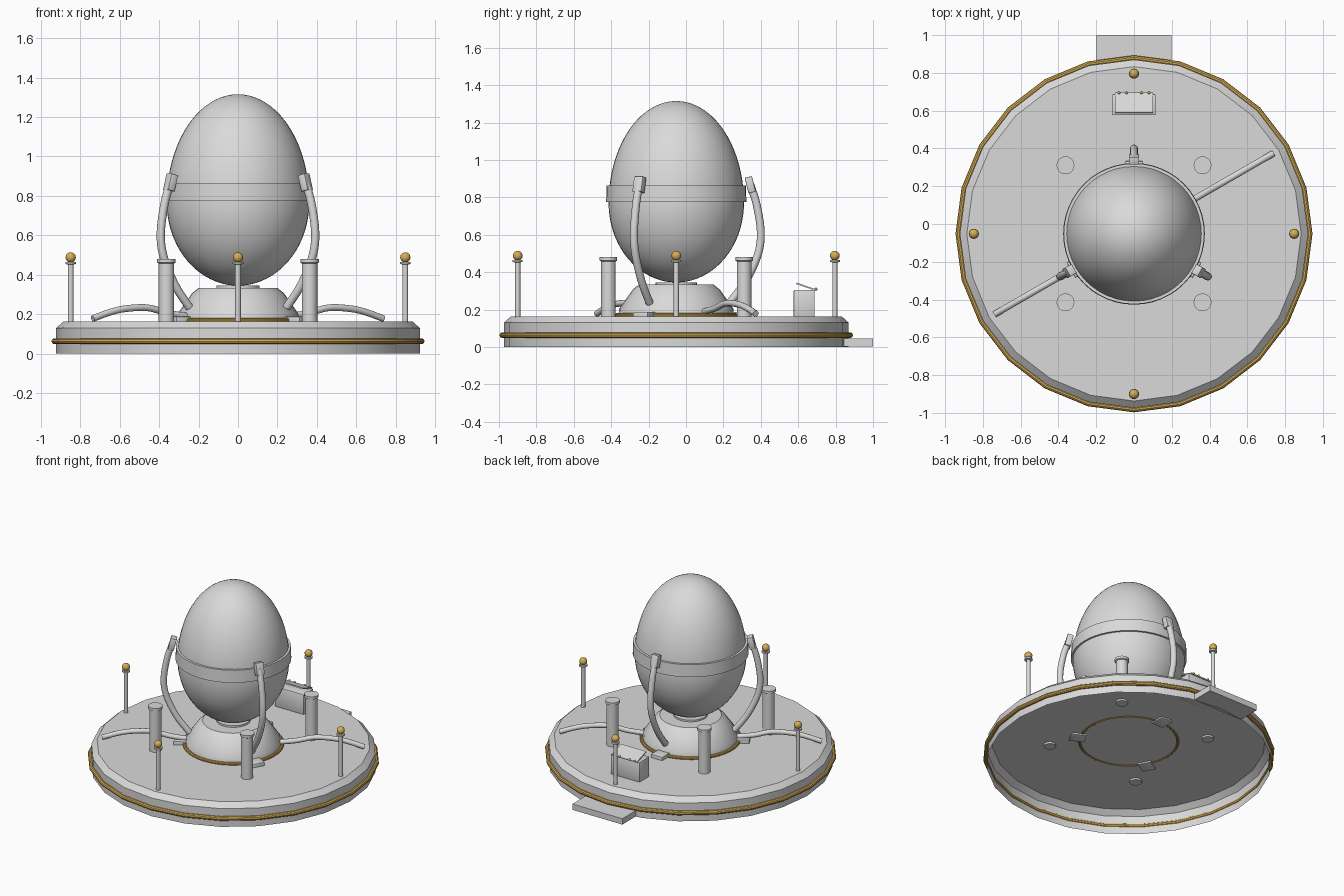
import bpy, bmesh, math
from mathutils import Vector, Matrix

if "Cube" in bpy.data.objects:
    bpy.data.objects.remove(bpy.data.objects["Cube"])

CY = -0.052  # platform centre in y


def material(name, rgb):
    m = bpy.data.materials.new(name)
    m.diffuse_color = (*rgb, 1)
    m.use_nodes = True
    m.node_tree.nodes["Principled BSDF"].inputs["Base Color"].default_value = m.diffuse_color
    return m


GREY = material("pale grey", (0.7, 0.7, 0.7))
GOLD = material("gold", (0.68, 0.42, 0.09))


def finish(name, bm, mat, smooth=35):
    bmesh.ops.recalc_face_normals(bm, faces=bm.faces)
    me = bpy.data.meshes.new(name)
    bm.to_mesh(me)
    bm.free()
    ob = bpy.data.objects.new(name, me)
    bpy.context.collection.objects.link(ob)
    me.materials.append(mat)
    if smooth:
        bpy.ops.object.select_all(action='DESELECT')
        bpy.context.view_layer.objects.active = ob
        ob.select_set(True)
        bpy.ops.object.shade_smooth_by_angle(angle=math.radians(smooth))
    return ob


def lathe(name, profile, x, y, mat, n=32, closed=False):
    """Spin an (r, z) profile about a vertical axis through x, y."""
    bm = bmesh.new()
    rings = []
    for r, z in profile:
        if r < 1e-5:
            rings.append([bm.verts.new((x, y, z))])
        else:
            rings.append([bm.verts.new((x + r * math.cos(2 * math.pi * i / n),
                                        y + r * math.sin(2 * math.pi * i / n), z)) for i in range(n)])
    pairs = list(zip(rings, rings[1:])) + ([(rings[-1], rings[0])] if closed else [])
    for a, b in pairs:
        for i in range(n):
            j = (i + 1) % n
            loop = [a[i % len(a)], a[j % len(a)], b[j % len(b)], b[i % len(b)]]
            loop = list(dict.fromkeys(loop))
            if len(loop) > 2:
                bm.faces.new(loop)
    return finish(name, bm, mat)


def ring(name, major, minor, z, n=48, k=10):
    prof = [(major + minor * math.cos(2 * math.pi * i / k), z + minor * math.sin(2 * math.pi * i / k)) for i in range(k)]
    return lathe(name, prof, 0, CY, GOLD, n, True)


def box(name, size, matrix, mat=GREY, bevel=0.0):
    bm = bmesh.new()
    bmesh.ops.create_cube(bm, size=1, matrix=matrix @ Matrix.Diagonal((*size, 1)))
    if bevel:
        bmesh.ops.bevel(bm, geom=bm.edges[:], offset=bevel, segments=2, affect='EDGES', profile=0.5)
    return finish(name, bm, mat)


def ball(name, x, y, z, r):
    bm = bmesh.new()
    bmesh.ops.create_uvsphere(bm, u_segments=16, v_segments=10, radius=r, matrix=Matrix.Translation((x, y, z)))
    return finish(name, bm, GOLD, 60)


def tube(name, points, radius, angle, n=12, steps=5):
    """Round tube along a smooth (r, z) path in the radial plane at the angle."""
    p = [Vector(q) for q in points]
    p = [2 * p[0] - p[1]] + p + [2 * p[-1] - p[-2]]
    path = []
    for i in range(1, len(p) - 2):
        for s in range(steps):
            t = s / steps
            path.append(0.5 * (2 * p[i] + (p[i + 1] - p[i - 1]) * t
                        + (2 * p[i - 1] - 5 * p[i] + 4 * p[i + 1] - p[i + 2]) * t * t
                        + (3 * p[i] - p[i - 1] - 3 * p[i + 1] + p[i + 2]) * t ** 3))
    path.append(p[-2])
    bm = bmesh.new()
    rot = Matrix.Translation((0, CY, 0)) @ Matrix.Rotation(angle, 4, 'Z')
    rings = []
    for i, q in enumerate(path):
        d = (path[min(i + 1, len(path) - 1)] - path[max(i - 1, 0)]).normalized()
        c, u = Vector((q.x, 0, q.y)), Vector((-d.y, 0, d.x))
        rings.append([bm.verts.new(rot @ (c + radius * (math.cos(a) * u + math.sin(a) * Vector((0, 1, 0)))))
                      for a in (2 * math.pi * k / n for k in range(n))])
    for a, b in zip(rings, rings[1:]):
        for k in range(n):
            bm.faces.new((a[k], a[(k + 1) % n], b[(k + 1) % n], b[k]))
    bm.faces.new(rings[0])
    bm.faces.new(rings[-1])
    return finish(name, bm, GREY, 45)


# Platform: hollow underneath, with a gold trim ring
lathe("platform", [(0.922, 0), (0.922, 0.13), (0.885, 0.163), (0, 0.163)], 0, CY, GREY, 24)
ring("platform_trim", 0.93, 0.015, 0.063, 24)

# Entry step at the back
box("entry_step", (0.395, 0.16, 0.042), Matrix.Translation((0, 0.92, 0.024)))

# Pedestal with gold ring and a small cup
lathe("pedestal", [(0.31, 0.165), (0.305, 0.205), (0.232, 0.308), (0.2, 0.333), (0, 0.333)], 0, CY, GREY, 32)
ring("pedestal_trim", 0.318, 0.011, 0.17)
lathe("egg_cup", [(0.11, 0.33), (0.11, 0.345), (0, 0.345)], 0, CY, GREY, 32)

# Egg and its belt
egg = []
for i in range(41):
    a = -math.pi / 2 + math.pi * i / 40
    egg.append((0.362 * math.cos(a), 0.77 + (0.545 if a > 0 else 0.425) * math.sin(a)))
lathe("egg", egg, 0, CY, GREY, 48)
lathe("egg_belt", [(0.35, 0.775), (0.375, 0.775), (0.372, 0.863), (0.35, 0.863)], 0, CY, GREY, 48, True)

# Three curved holding arms with grips and foot blocks
for k in range(3):
    a = math.radians(90 + 120 * k)
    turn = Matrix.Translation((0, CY, 0)) @ Matrix.Rotation(a, 4, 'Z')
    tube(f"holding_arm_{k}", [(0.285, 0.235), (0.37, 0.35), (0.435, 0.49), (0.452, 0.61), (0.43, 0.76), (0.395, 0.87)], 0.021, a)
    box(f"arm_grip_{k}", (0.04, 0.055, 0.085),
        turn @ Matrix.Translation((0.395, 0, 0.868)) @ Matrix.Rotation(math.radians(-14), 4, 'Y'), bevel=0.004)
    box(f"foot_block_{k}", (0.1, 0.09, 0.035), turn @ Matrix.Translation((0.335, 0, 0.17)), bevel=0.003)

# Two floor pipes
for k in range(2):
    tube(f"floor_pipe_{k}", [(0.3, 0.19), (0.41, 0.205), (0.53, 0.233), (0.66, 0.228), (0.75, 0.21), (0.85, 0.178)],
         0.017, math.radians(30 + 180 * k))

# Four pillars and four ball-topped posts
for k in range(4):
    a = math.pi / 2 * k
    x, y = 0.513 * math.cos(a + math.pi / 4), CY + 0.513 * math.sin(a + math.pi / 4)
    lathe(f"pillar_{k}", [(0, 0.15), (0.039, 0.15), (0.039, 0.458), (0.047, 0.462), (0.047, 0.48), (0, 0.48)],
          x, y, GREY, 24)
    x, y = 0.848 * math.cos(a), CY + 0.848 * math.sin(a)
    lathe(f"post_{k}", [(0.014, 0.163), (0.014, 0.452), (0.027, 0.455), (0.027, 0.466), (0, 0.466)], x, y, GREY, 16)
    ball(f"post_ball_{k}", x, y, 0.488, 0.026)

# Control box with tilted panel and gold knobs
box("control_box", (0.23, 0.112, 0.145), Matrix.Translation((0, 0.632, 0.233)), bevel=0.006)
box("control_panel", (0.2, 0.112, 0.008),
    Matrix.Translation((0, 0.643, 0.322)) @ Matrix.Rotation(math.radians(-19), 4, 'X'))
for k, x in enumerate((-0.08, -0.04, 0.04, 0.08)):
    ball(f"control_knob_{k}", x, 0.695, 0.309, 0.008)
